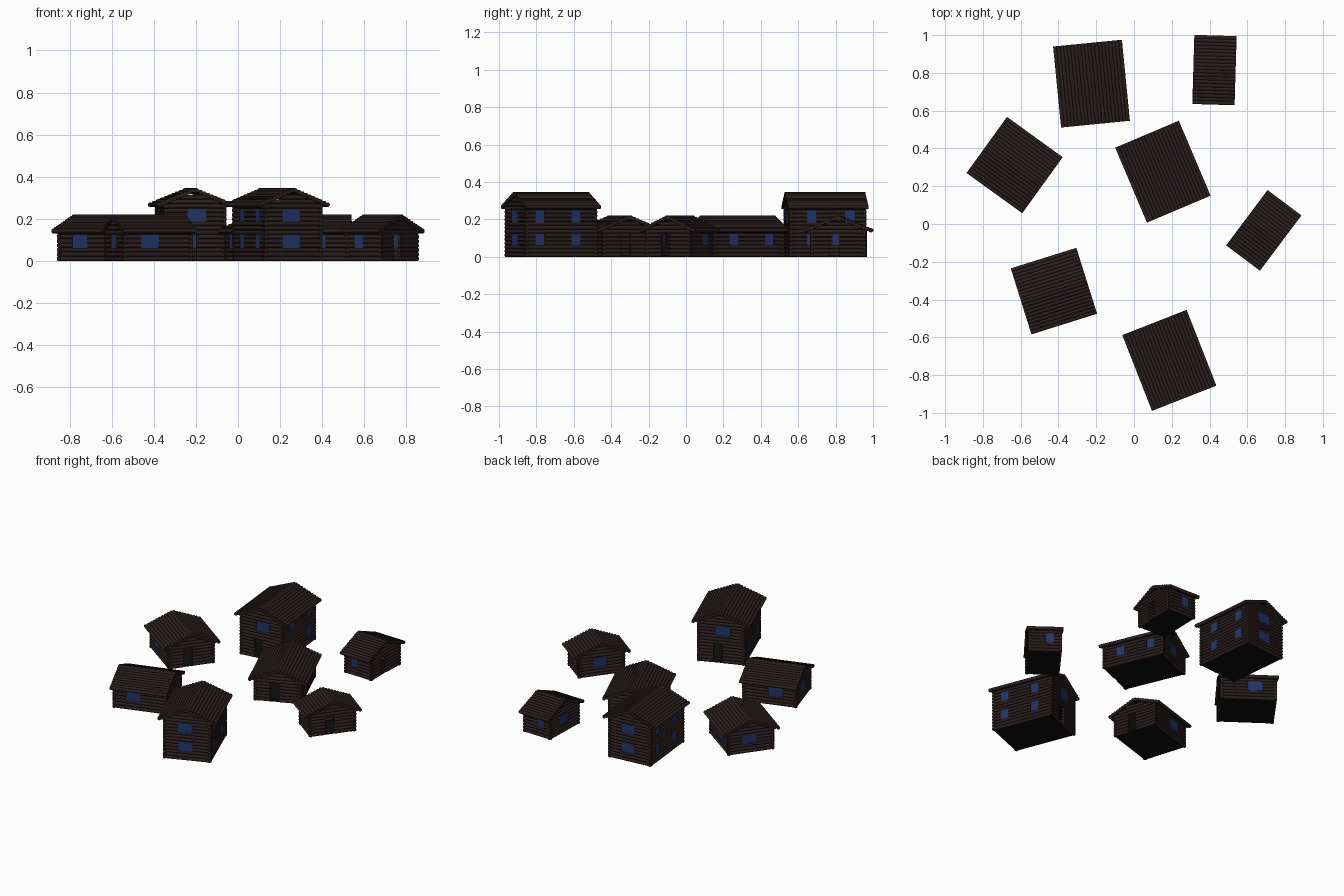
import bpy, bmesh, math
from mathutils import Matrix, Vector

if "Cube" in bpy.data.objects:
    bpy.data.objects.remove(bpy.data.objects["Cube"])

STOREY = 0.125            # storey height, six logs
R = STOREY / 12           # log radius
HALF = 0.15               # outer half width of the gable wall
EAVE, SLOPE = 0.183, 0.41  # roof half width and pitch


def material(name, rgb):
    m = bpy.data.materials.new(name)
    m.diffuse_color = (*rgb, 1)
    m.use_nodes = True
    m.node_tree.nodes["Principled BSDF"].inputs["Base Color"].default_value = m.diffuse_color
    return m


WOOD = material("dark_logs", (0.025, 0.013, 0.013))
GLASS = material("blue_glass", (0.015, 0.035, 0.13))
BLACK = material("black_floor", (0.004, 0.004, 0.004))


def log(bm, a, b, r=R):
    a, b = Vector(a), Vector(b)
    d = b - a
    mat = Matrix.Translation((a + b) / 2) @ d.to_track_quat('Z', 'Y').to_matrix().to_4x4()
    bmesh.ops.create_cone(bm, cap_ends=True, segments=10, radius1=r, radius2=r,
                          depth=d.length, matrix=mat)


def box(bm, centre, size):
    bmesh.ops.create_cube(bm, size=1, matrix=Matrix.Translation(centre) @ Matrix.Diagonal((*size, 1)))


def finish(bm, name, mat, world, smooth=False):
    me = bpy.data.meshes.new(name)
    bm.to_mesh(me)
    bm.free()
    me.materials.append(mat)
    ob = bpy.data.objects.new(name, me)
    bpy.context.collection.objects.link(ob)
    ob.matrix_world = world
    if smooth:
        bpy.ops.object.select_all(action='DESELECT')
        ob.select_set(True)
        bpy.context.view_layer.objects.active = ob
        bpy.ops.object.shade_smooth_by_angle(angle=math.radians(50))


def spans(half, z, openings):
    """Stretches of a log row left over after cutting the openings."""
    out, start = [], -half
    for c, w, z0, z1 in sorted(openings):
        if z0 < z < z1:
            out.append((start, c - w / 2))
            start = c + w / 2
    out.append((start, half))
    return [s for s in out if s[1] - s[0] > 0.004]


def house(name, pos, facing, length, storeys):
    turn = math.atan2(facing[1], facing[0]) + math.pi / 2
    world = Matrix.Translation((*pos, 0)) @ Matrix.Rotation(turn, 4, 'Z')
    wall_b = length / 2 - 0.008
    lift = STOREY * (storeys - 1)
    ridge_z = 0.213 + lift

    # openings per wall: (centre, width, bottom, top)
    side, front, back = [], [(-0.02, 0.055, 0, 0.12)], []
    for s in range(storeys):
        z0, z1 = s * STOREY + 0.0625, s * STOREY + 0.122
        if length > 0.4:
            side += [(-0.085, 0.052, z0, z1), (0.12, 0.052, z0, z1)]
        elif length > 0.3:
            side.append((0.04, 0.09, z0, z1))
        else:
            side.append((0.03, 0.05, z0, z1))
        back.append((0.01, 0.09, z0, z1))
        if s:
            front.append((0.01, 0.09, z0, z1))

    # log walls and gables
    bm = bmesh.new()
    x, y = HALF - R, wall_b - R
    rows = int((ridge_z - R) / (2 * R))
    for k in range(rows):
        z = R + 2 * R * k
        if k < 7 + 6 * (storeys - 1):
            for s0, s1 in spans(wall_b, z, side):
                for sx in (-x, x):
                    log(bm, (sx, s0, z), (sx, s1, z))
        half = min(HALF, 0.01 + (ridge_z - z - 0.012) / SLOPE)
        for sy, holes in ((-y, front), (y, back)):
            for s0, s1 in spans(half, z, holes):
                log(bm, (s0, sy, z), (s1, sy, z))
    finish(bm, name + "_walls", WOOD, world, True)

    # roof logs parallel to the ridge
    bm = bmesh.new()
    for i in range(10):
        px = 0.008 + (EAVE - R - 0.008) * i / 9
        for sx in (-px, px):
            z = ridge_z - SLOPE * px
            log(bm, (sx, -length / 2, z), (sx, length / 2, z), R * 1.05)
    finish(bm, name + "_roof", WOOD, world, True)

    # window panes
    bm = bmesh.new()
    for c, w, z0, z1 in side:
        for sx in (-x, x):
            box(bm, (sx * 1.02, c, (z0 + z1) / 2), (0.01, w, z1 - z0 + 0.006))
    for sy, holes in ((-y, front[1:]), (y, back)):
        for c, w, z0, z1 in holes:
            box(bm, (c, sy * 1.015, (z0 + z1) / 2), (w, 0.01, z1 - z0 + 0.006))
    finish(bm, name + "_windows", GLASS, world)

    # floors
    bm = bmesh.new()
    for s in range(storeys):
        box(bm, (0, 0, s * STOREY + 0.003), (2 * x, 2 * y, 0.006))
    finish(bm, name + "_floor", BLACK, world)


# village layout: position, door direction, roof length, storeys
house("north_tall_house", (-0.225, 0.743), (0.098, -0.995), 0.431, 2)
house("south_tall_house", (0.187, -0.722), (-0.365, 0.931), 0.431, 2)
house("long_cabin", (0.153, 0.277), (0.39, -0.92), 0.431, 1)
house("west_cabin", (-0.632, 0.312), (0.81, -0.585), 0.364, 1)
house("southwest_cabin", (-0.424, -0.355), (0.955, 0.30), 0.364, 1)
house("northeast_hut", (0.426, 0.815), (1, -0.03), 0.224, 1)
house("east_hut", (0.687, -0.034), (0.80, -0.60), 0.224, 1)
